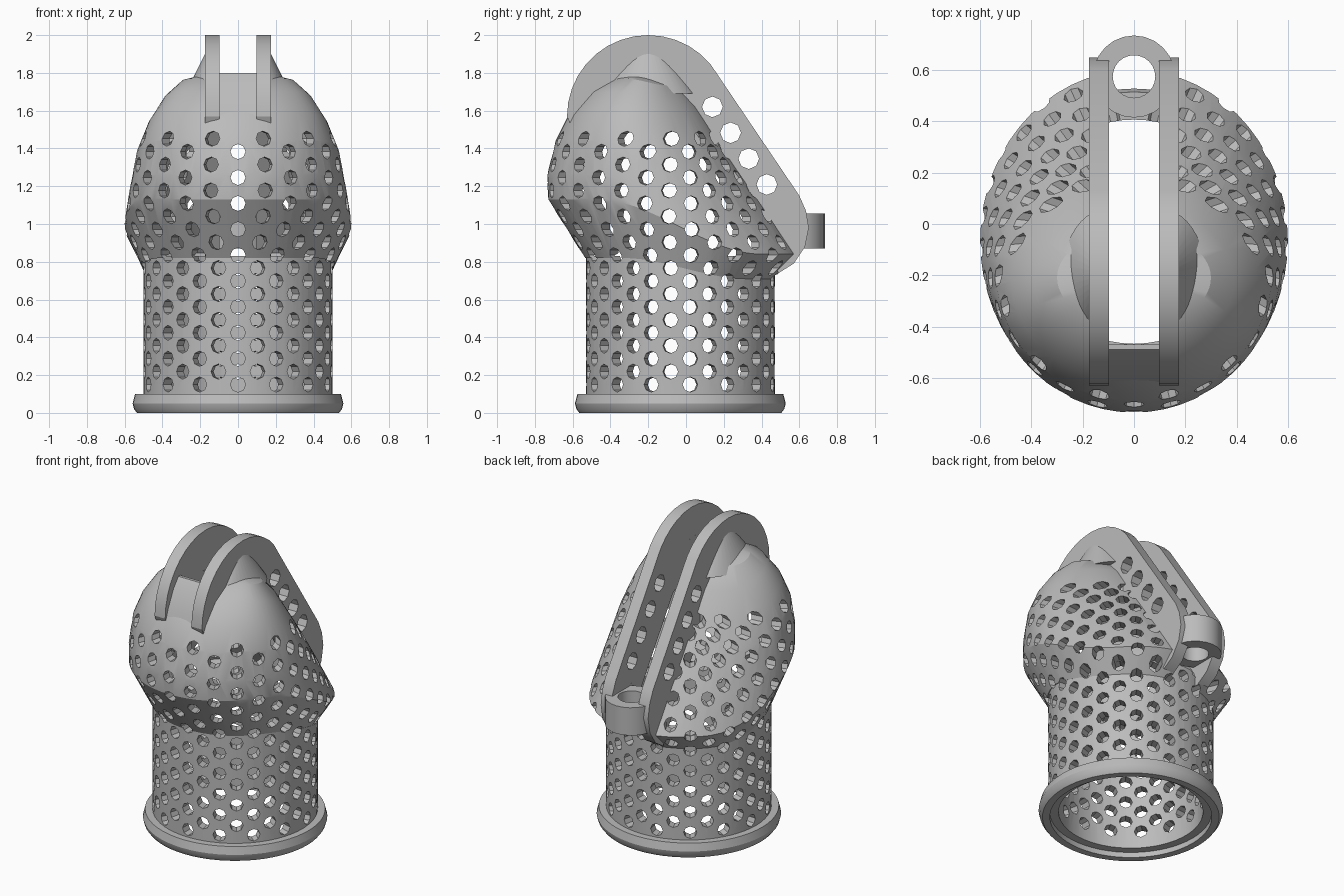
import bpy, bmesh, math
from mathutils import Matrix

if "Cube" in bpy.data.objects:
    bpy.data.objects.remove(bpy.data.objects["Cube"], do_unlink=True)

AXIS_Y = -0.03   # tube axis
grey = bpy.data.materials.new("plain grey")
grey.use_nodes = True
grey.diffuse_color = (0.5, 0.5, 0.5, 1)
grey.node_tree.nodes["Principled BSDF"].inputs["Base Color"].default_value = (0.5, 0.5, 0.5, 1)


def make(name, bm):
    bmesh.ops.recalc_face_normals(bm, faces=bm.faces)
    mesh = bpy.data.meshes.new(name)
    bm.to_mesh(mesh)
    bm.free()
    mesh.materials.append(grey)
    ob = bpy.data.objects.new(name, mesh)
    bpy.context.collection.objects.link(ob)
    return ob


def apply(ob, kind, **settings):
    mod = ob.modifiers.new(kind, kind)
    for key, value in settings.items():
        setattr(mod, key, value)
    bpy.context.view_layer.objects.active = ob
    bpy.ops.object.modifier_apply(modifier=mod.name)


def cut(ob, cutter):
    apply(ob, 'BOOLEAN', object=cutter, operation='DIFFERENCE', solver='EXACT')


def skin(bm, rings, closed):
    """Bridge a list of equal vertex rings."""
    n = len(rings[0])
    pairs = zip(rings, rings[1:] + rings[:1]) if closed else zip(rings, rings[1:])
    for a, b in pairs:
        for i in range(n):
            j = (i + 1) % n
            bm.faces.new((a[i], a[j], b[j], b[i]))


def cylinder(bm, radius, depth, matrix, sides):
    bmesh.ops.create_cone(bm, cap_ends=True, segments=sides, radius1=radius,
                          radius2=radius, depth=depth, matrix=matrix)


def prism(name, profile, x0, x1):
    """Extrude a (y, z) profile along x."""
    bm = bmesh.new()
    ends = [[bm.verts.new((x, y, z)) for y, z in profile] for x in (x0, x1)]
    skin(bm, ends, False)
    for end in ends:
        bm.faces.new(end)
    return make(name, bm)


# Perforated tube with its base flange, as one closed lathe profile
profile = [(0.49, 0), (0.535, 0), (0.55, 0.02), (0.558, 0.05), (0.545, 0.1), (0.5, 0.1),
           (0.5, 0.83), (0.437, 0.83), (0.437, 0.035), (0.49, 0.035)]
bm = bmesh.new()
SEG = 60
rings = [[bm.verts.new((r * math.sin(math.tau * i / SEG),
                        AXIS_Y - r * math.cos(math.tau * i / SEG), z))
          for i in range(SEG)] for r, z in profile]
skin(bm, rings, True)
tube = make("tube", bm)

# Hood: rings as (front y, back y, half width, front z, back z), slanting to the back
hood_rings = [(-0.535, 0.47, 0.505, 0.82, 0.71), (-0.73, 0.60, 0.60, 1.13, 0.84),
              (-0.735, 0.46, 0.575, 1.26, 1.05), (-0.69, 0.30, 0.537, 1.44, 1.28),
              (-0.62, 0.18, 0.475, 1.58, 1.46), (-0.52, 0.08, 0.39, 1.70, 1.62),
              (-0.40, -0.02, 0.30, 1.77, 1.73), (-0.30, -0.12, 0.15, 1.80, 1.79)]
bm = bmesh.new()
rings = []
for yf, yb, rx, zf, zb in hood_rings:
    ring = []
    for i in range(SEG):
        a = math.tau * i / SEG
        t = (1 - math.cos(a)) / 2
        s = min(max((t - 0.2) / 0.65, 0), 1)
        s = s * s * (3 - 2 * s)
        ring.append(bm.verts.new((rx * math.sin(a), yf + (yb - yf) * t, zf + (zb - zf) * s)))
    rings.append(ring)
skin(bm, rings, False)
bm.faces.new(rings[-1])
hood = make("hood", bm)
apply(hood, 'SOLIDIFY', thickness=0.06, offset=-1)

# Staggered radial drill holes shared by tube and hood
bm = bmesh.new()
for col in range(30):
    for row in range(10):
        z = 0.15 + 0.137 * row + 0.0685 * (col % 2)
        turn = Matrix.Rotation(math.radians(12 * col), 4, 'Z')
        lay = Matrix.Rotation(math.radians(90), 4, 'X')
        place = Matrix.Translation((0, AXIS_Y, z)) @ turn @ Matrix.Translation((0, -0.56, 0))
        cylinder(bm, 0.04, 0.68, place @ lay, 8)
drills = make("drill_cutter", bm)
cut(tube, drills)
cut(hood, drills)

# Slot between the fins
slot = prism("slot_cutter", [(-0.47, 0.5), (0.9, 0.5), (0.9, 2.2), (-0.47, 2.2)], -0.097, 0.097)
cut(hood, slot)

# Fins: round crest, straight back edge, rounded heel
fin_profile = [(-0.2 + 0.43 * math.cos(math.radians(a)), 1.57 + 0.43 * math.sin(math.radians(a)))
               for a in range(180, 30, -10)]
fin_profile += [(0.60, 1.15), (0.635, 1.07), (0.65, 0.98), (0.63, 0.88), (0.57, 0.79), (0.49, 0.74),
                (0.44, 0.84), (0.0, 1.5), (-0.2, 1.62), (-0.45, 1.62), (-0.6, 1.5)]
bm = bmesh.new()
for k in range(4):
    place = Matrix.Translation((0, 0.14 + 0.096 * k, 1.62 - 0.137 * k))
    cylinder(bm, 0.055, 1, place @ Matrix.Rotation(math.radians(90), 4, 'Y'), 8)
fin_drills = make("fin_drill_cutter", bm)

parts = [tube, hood]
for side, label in ((1, "left"), (-1, "right")):
    fin = prism(label + "_fin", fin_profile, side * 0.097, side * 0.175)
    cut(fin, fin_drills)
    # Cone fairing against the outer face of the fin
    bm = bmesh.new()
    bmesh.ops.create_cone(bm, cap_ends=True, segments=40, radius1=0.18, radius2=0.03, depth=0.3,
                          matrix=Matrix.Translation((side * 0.1, -0.2, 1.84))
                          @ Matrix.Diagonal((1, 1.45, 1, 1)))
    fairing = make(label + "_fairing", bm)
    cut(fairing, slot)
    parts += [fin, fairing]

# Raised front lip closing the slot
parts.append(prism("front_lip", [(-0.64, 1.5), (-0.6, 1.62), (-0.54, 1.74), (-0.49, 1.8),
                                 (-0.47, 1.8), (-0.47, 1.62), (-0.56, 1.5)], -0.098, 0.098))

# Hanging ring at the heel of the fins
bm = bmesh.new()
rings = []
for r, z in ((0.16, 0.87), (0.16, 1.055), (0.083, 1.055), (0.083, 0.87)):
    rings.append([bm.verts.new((r * math.sin(math.tau * i / 24),
                                0.575 + r * math.cos(math.tau * i / 24), z)) for i in range(24)])
skin(bm, rings, True)
parts.append(make("hanging_ring", bm))

for cutter in (drills, slot, fin_drills):
    bpy.data.objects.remove(cutter, do_unlink=True)
bpy.ops.object.select_all(action='DESELECT')
for ob in parts:
    ob.select_set(True)
bpy.context.view_layer.objects.active = tube
bpy.ops.object.shade_smooth_by_angle(angle=math.radians(25))
